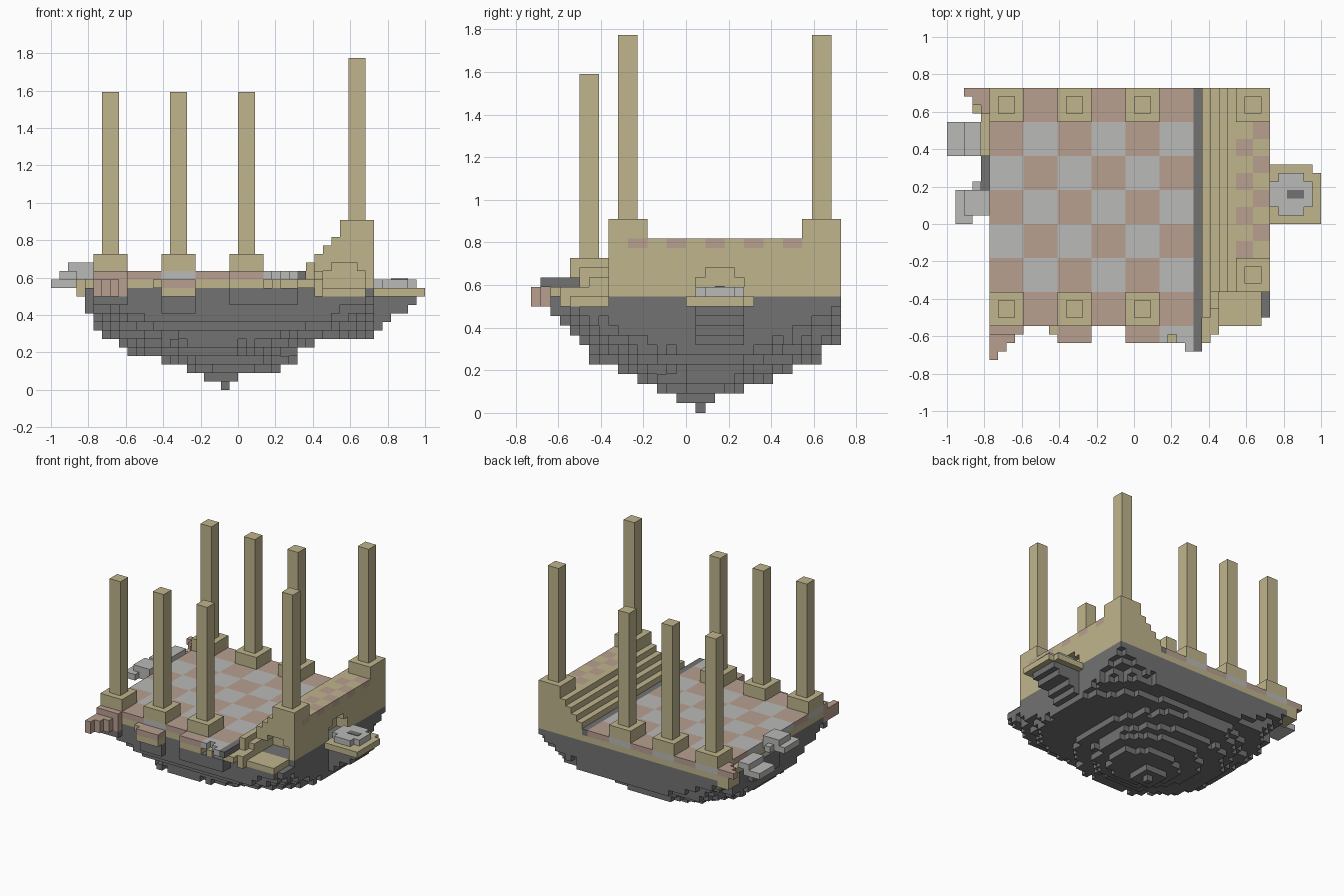
import bpy, bmesh, random
from mathutils import Vector

random.seed(4)
U = 2 / 44                      # size of one block
if "Cube" in bpy.data.objects:
    bpy.data.objects.remove(bpy.data.objects["Cube"])


def material(name, rgb):
    m = bpy.data.materials.new(name)
    m.use_nodes = True
    m.diffuse_color = (*rgb, 1)
    m.node_tree.nodes["Principled BSDF"].inputs["Base Color"].default_value = (*rgb, 1)
    return m


MATS = [material("sandstone", (.52, .46, .265)), material("dark stone", (.17, .17, .17)),
        material("pale marble", (.49, .49, .48)), material("terracotta", (.48, .35, .28))]
SAND, DARK, PALE, RED = range(4)


def box(x0, x1, y0, y1, z0, z1, mat=SAND):
    """Blocks filling a cuboid, as {cell: material}."""
    return {(x, y, z): mat for x in range(x0, x1)
            for y in range(y0, y1) for z in range(z0, z1)}


def cut(cells, *cuboids):
    for c in cuboids:
        for key in box(*c):
            cells.pop(key, None)


def build(name, *groups):
    """Mesh of the outer faces of all given blocks."""
    cells = {}
    for g in groups:
        cells.update(g)
    bm = bmesh.new()
    verts = {}

    def vert(p):
        if p not in verts:
            verts[p] = bm.verts.new(((p[0] - 22) * U, (p[1] - 16) * U, p[2] * U))
        return verts[p]

    for c, mat in cells.items():
        for axis in range(3):
            for side in (0, 1):
                near = list(c)
                near[axis] += 2 * side - 1
                if tuple(near) in cells:
                    continue
                a, b = (axis + 1) % 3, (axis + 2) % 3
                ring = []
                for da, db in ((0, 0), (1, 0), (1, 1), (0, 1)):
                    p = list(c)
                    p[axis] += side
                    p[a] += da
                    p[b] += db
                    ring.append(vert(tuple(p)))
                f = bm.faces.new(ring if side else ring[::-1])
                f.material_index = mat
    me = bpy.data.meshes.new(name)
    bm.to_mesh(me)
    bm.free()
    for m in MATS:
        me.materials.append(m)
    ob = bpy.data.objects.new(name, me)
    bpy.context.collection.objects.link(ob)
    return ob


# Rock underside: one footprint per layer (x0, x1, y0, y1, squareness)
LAYERS = [(20, 21, 17, 18, 9), (18, 22, 15, 19, 3), (16, 27, 13, 22, 2),
          (13, 29, 11, 25, 2), (9, 29, 9, 27, 2), (8, 31, 6, 30, 2),
          (6, 38, 6, 30, 2.3), (5, 38, 5, 32, 3), (5, 38, 4, 32, 4),
          (5, 38, 4, 32, 6), (5, 38, 4, 32, 12), (5, 38, 4, 32, 99)]
rock = {}
for z, (x0, x1, y0, y1, p) in enumerate(LAYERS):
    for (x, y, _), m in box(x0, x1, y0, y1, z, z + 1, DARK).items():
        dx = abs(2 * (x + .5 - x0) / (x1 - x0) - 1)
        dy = abs(2 * (y + .5 - y0) / (y1 - y0) - 1)
        if dx ** p + dy ** p < 1.05 + random.uniform(-.1, .1) or z == 11:
            rock[x, y, z] = m
cut(rock, (31, 38, 4, 8, 11, 12))
build("rock_underside", rock,
      box(38, 40, 17, 22, 8, 9, DARK), box(38, 42, 17, 22, 9, 10, DARK),
      box(38, 43, 17, 22, 10, 11, DARK), box(38, 39, 17, 22, 7, 8, DARK),
      box(4, 5, 17, 24, 9, 12, DARK), box(13, 17, 3, 4, 9, 11, DARK),
      box(21, 29, 2, 4, 10, 12, DARK), box(5, 9, 3, 4, 10, 11, DARK))

# Floor: sandstone bed, chequered tiles and a dark kerb by the stairs
build("floor_bed", box(5, 29, 4, 32, 12, 13), box(29, 30, 2, 32, 12, 13))
tiles = {}
for col in range(6):
    for row in range(7):
        colour = RED if (col + row) % 2 else PALE
        tiles.update(box(5 + 4 * col, 9 + 4 * col, 4 + 4 * row, 8 + 4 * row, 13, 14, colour))
build("floor_tiles", tiles)
build("kerb", box(29, 30, 1, 32, 13, 14, DARK))

# Raised walkway with stairs, two doorways and a chequered top
walk = {}
for step in range(4):
    walk.update(box(30 + step, 31 + step, 8, 32, 12, 15 + step))
walk.update(box(34, 38, 8, 32, 12, 18))
for x, y, z in walk:
    if z == 17 and x >= 34 and 10 <= y < 28 and (x // 2 - 17 + y // 2) % 2 == 0:
        walk[x, y, z] = RED
cut(walk, (32, 37, 8, 11, 12, 14), (33, 36, 8, 11, 14, 15),
    (36, 38, 17, 22, 12, 14), (36, 38, 18, 21, 14, 15))
build("walkway_and_stairs", walk)

# Broken lower stairs and landing in front of the walkway
build("broken_landing", box(31, 37, 4, 8, 11, 12), box(30, 31, 2, 3, 12, 13),
      box(30, 31, 3, 5, 12, 13), box(30, 31, 5, 8, 12, 15),
      box(31, 32, 3, 6, 11, 13), box(31, 32, 6, 8, 11, 14))


# Pillars on square plinths
def pillar(name, x, y, z, top):
    build(name, box(x, x + 4, y, y + 4, z, z + 2), box(x + 1, x + 3, y + 1, y + 3, z + 2, top))


for n, x in enumerate((5, 13, 21)):
    pillar(f"front_pillar_{n + 1}", x, 4, 14, 35)
    pillar(f"back_pillar_{n + 1}", x, 28, 14, 35)
pillar("walkway_front_pillar", 34, 8, 18, 39)
pillar("walkway_back_pillar", 34, 28, 18, 39)

# Balcony outside the side doorway
build("balcony", box(38, 43, 16, 23, 11, 12), box(43, 44, 16, 22, 11, 12),
      box(39, 42, 17, 22, 12, 13, PALE), box(38, 43, 18, 21, 12, 13, PALE))
spot = build("balcony_spot", box(40, 42, 19, 20, 13, 14, DARK))
for v in spot.data.vertices:
    v.co.z = 13 * U + (.004 if v.co.z > 13.5 * U else 0)

# Broken front edge
build("front_rubble", box(5, 9, 3, 4, 11, 14, RED), box(5, 8, 2, 4, 11, 13, RED),
      box(5, 7, 1, 2, 11, 13, RED), box(5, 6, 0, 1, 11, 13, RED),
      box(13, 17, 2, 4, 11, 12), box(13, 17, 2, 4, 12, 13, RED), box(12, 13, 3, 4, 12, 13),
      box(21, 25, 2, 4, 12, 13), box(21, 25, 2, 4, 13, 14, RED),
      box(25, 29, 3, 4, 13, 14, PALE), box(25, 26, 2, 3, 13, 14, PALE),
      box(27, 29, 2, 3, 13, 14, PALE), box(28, 29, 1, 2, 13, 14, PALE),
      box(26, 27, 2, 3, 12, 13))

# Broken tiles drifting off the far end
build("end_rubble", box(2, 5, 31, 32, 13, 14, RED), box(3, 5, 30, 31, 13, 14, RED),
      box(4, 5, 29, 30, 13, 14, RED), box(3, 5, 29, 32, 11, 13), box(4, 5, 24, 29, 12, 13))
build("end_slabs", box(0, 3, 24, 28, 12, 13, PALE), box(2, 4, 24, 28, 13, 14, PALE),
      box(1, 3, 16, 18, 13, 14, PALE), box(1, 2, 18, 20, 13, 14, PALE),
      box(2, 5, 17, 20, 13, 15, PALE), box(3, 4, 20, 21, 13, 14, PALE))
